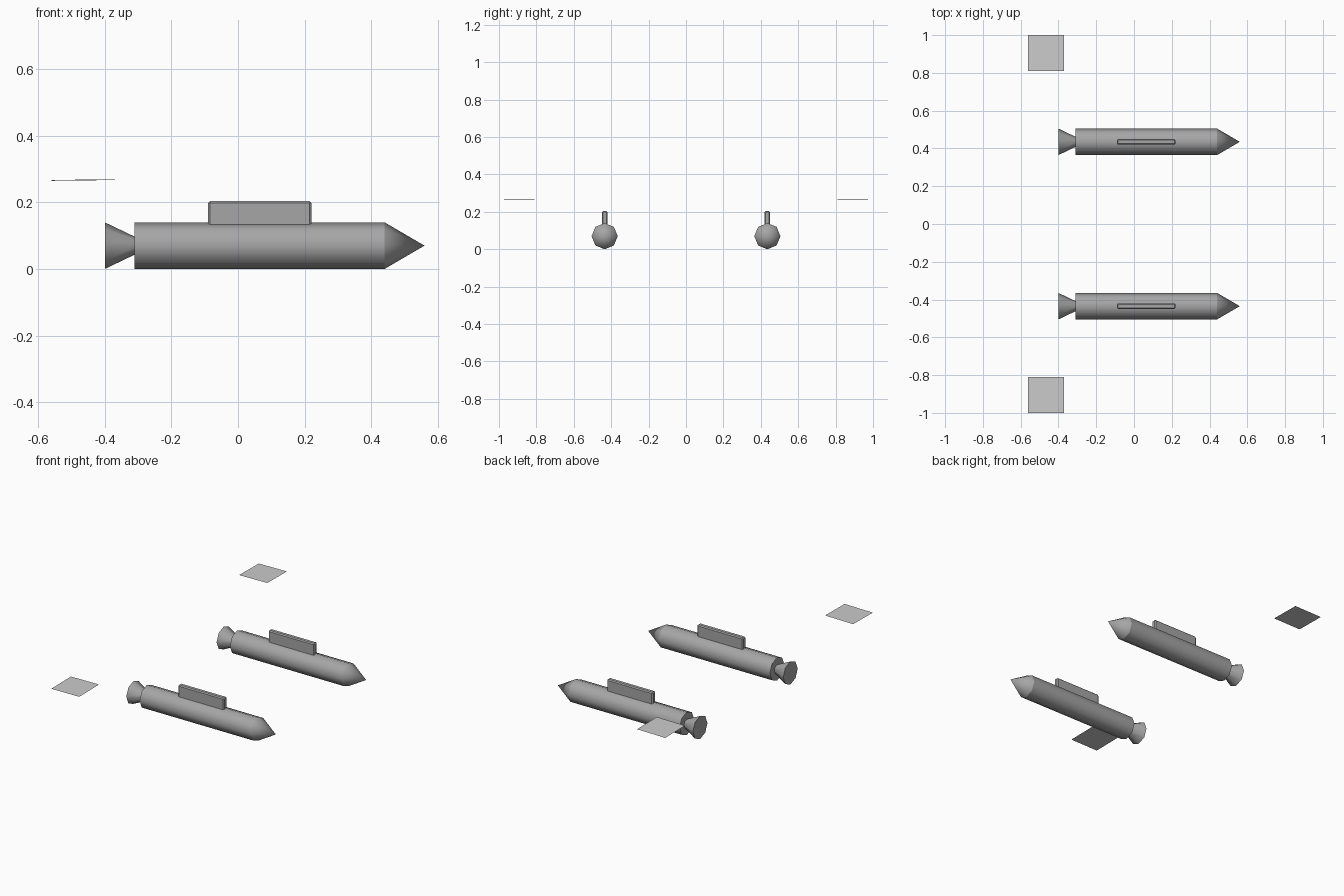
import bpy
import bmesh
from math import radians
from mathutils import Matrix

cube = bpy.data.objects.get("Cube")
if cube:
    bpy.data.objects.remove(cube, do_unlink=True)


def make_material(name, value):
    mat = bpy.data.materials.new(name)
    mat.use_nodes = True
    colour = (value, value, value, 1)
    mat.diffuse_color = colour
    mat.node_tree.nodes["Principled BSDF"].inputs["Base Color"].default_value = colour
    return mat


dark_grey = make_material("dark grey", 0.38)
light_grey = make_material("light grey", 0.6)

RADIUS = 0.07
LANE = 0.435


def add_object(name, bm, mat, smooth=False):
    mesh = bpy.data.meshes.new(name)
    bm.to_mesh(mesh)
    bm.free()
    mesh.materials.append(mat)
    obj = bpy.data.objects.new(name, mesh)
    bpy.context.collection.objects.link(obj)
    if smooth:
        bpy.ops.object.select_all(action="DESELECT")
        obj.select_set(True)
        bpy.context.view_layer.objects.active = obj
        bpy.ops.object.shade_smooth_by_angle(angle=radians(50))
    return obj


def tapered_tube(name, x0, x1, r0, r1, y):
    """Eight-sided tapered cylinder lying along x."""
    bm = bmesh.new()
    place = Matrix.Translation(((x0 + x1) / 2, y, RADIUS)) @ Matrix.Rotation(radians(90), 4, "Y")
    bmesh.ops.create_cone(bm, cap_ends=True, segments=8, radius1=r0, radius2=r1,
                          depth=x1 - x0, matrix=place)
    bmesh.ops.remove_doubles(bm, verts=bm.verts, dist=0.0001)
    add_object(name, bm, dark_grey, smooth=True)


def pylon(name, y):
    """Upright mounting block with chamfered edges."""
    bm = bmesh.new()
    place = Matrix.Translation((0.065, y, 0.165)) @ Matrix.Diagonal((0.31, 0.03, 0.078, 1))
    bmesh.ops.create_cube(bm, size=1, matrix=place)
    bmesh.ops.bevel(bm, geom=bm.edges[:], offset=0.006, segments=1, affect="EDGES")
    add_object(name, bm, dark_grey)


def panel(name, side):
    """Thin single sheet, tipped slightly down to the outside rear."""
    bm = bmesh.new()
    place = Matrix.Translation((-0.465, side * 0.905, 0.267))
    bmesh.ops.create_grid(bm, x_segments=1, y_segments=1, size=0.095, matrix=place)
    for v in bm.verts:
        v.co.z += 0.012 * (v.co.x + 0.465) - 0.012 * (abs(v.co.y) - 0.905)
    add_object(name, bm, light_grey)


# Matching pods and panels on both sides
for label, side in (("front", -1), ("rear", 1)):
    y = side * LANE
    tapered_tube(label + "_pod_body", -0.31, 0.44, RADIUS, RADIUS, y)
    tapered_tube(label + "_pod_nose", 0.44, 0.56, RADIUS, 0, y)
    tapered_tube(label + "_pod_nozzle", -0.40, -0.31, RADIUS, 0.027, y)
    pylon(label + "_pylon", y)
    panel(label + "_panel", side)
